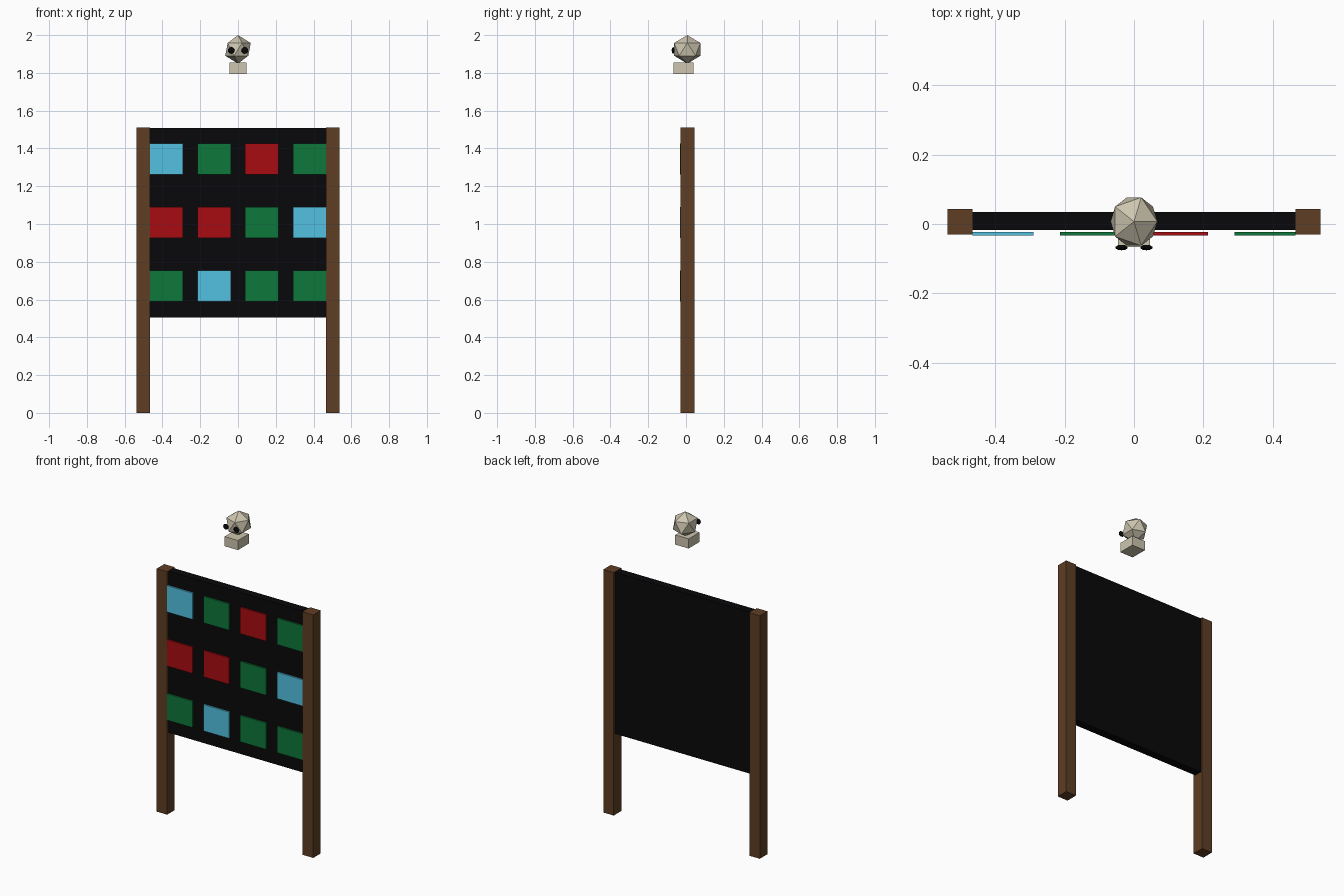
import bpy

if "Cube" in bpy.data.objects:
    bpy.data.objects.remove(bpy.data.objects["Cube"])


def material(name, r, g, b):
    # sRGB 0-255 to linear
    m = bpy.data.materials.new(name)
    m.diffuse_color = [(c / 255) ** 2.2 for c in (r, g, b)] + [1]
    m.use_nodes = True
    m.node_tree.nodes["Principled BSDF"].inputs["Base Color"].default_value = m.diffuse_color
    return m


WOOD = material("wood", 95, 64, 41)
BLACK = material("black", 17, 17, 19)
BONE = material("bone", 204, 196, 174)
TILE = {
    "b": material("blue", 84, 192, 224),
    "g": material("green", 22, 118, 61),
    "r": material("red", 166, 20, 24),
}


def finish(name, mat, scale):
    o = bpy.context.object
    o.name = name
    o.scale = scale
    o.data.materials.append(mat)
    return o


def box(name, lo, hi, mat):
    center = [(a + b) / 2 for a, b in zip(lo, hi)]
    bpy.ops.mesh.primitive_cube_add(size=1, location=center)
    return finish(name, mat, [b - a for a, b in zip(lo, hi)])


# Posts
for side, x in (("left", -0.502), ("right", 0.502)):
    box(f"{side}_post", (x - 0.036, -0.03, 0), (x + 0.036, 0.044, 1.51), WOOD)

# Board between the posts
box("board", (-0.466, -0.017, 0.505), (0.466, 0.034, 1.508), BLACK)

# Coloured tiles floating just in front of the board
for row, colours in enumerate(("bgrg", "rrgb", "gbgg")):
    z = 1.343 - 0.336 * row
    for col, c in enumerate(colours):
        x = -0.378 + 0.252 * col
        box(f"tile_{row}_{col}", (x - 0.088, -0.033, z - 0.082),
            (x + 0.088, -0.023, z + 0.082), TILE[c])

# Jaw block under the floating head
box("jaw", (-0.046, -0.066, 1.795), (0.046, 0.04, 1.855), BONE)

# Faceted head
bpy.ops.mesh.primitive_ico_sphere_add(subdivisions=1, radius=1,
                                      location=(0, 0.007, 1.9245))
finish("head", BONE, (0.0755, 0.082, 0.0755))

# Flattened eyes
for side, x in (("left", -0.036), ("right", 0.036)):
    bpy.ops.mesh.primitive_ico_sphere_add(subdivisions=2, radius=1,
                                          location=(x, -0.068, 1.919))
    finish(f"{side}_eye", BLACK, (0.018, 0.008, 0.018))
